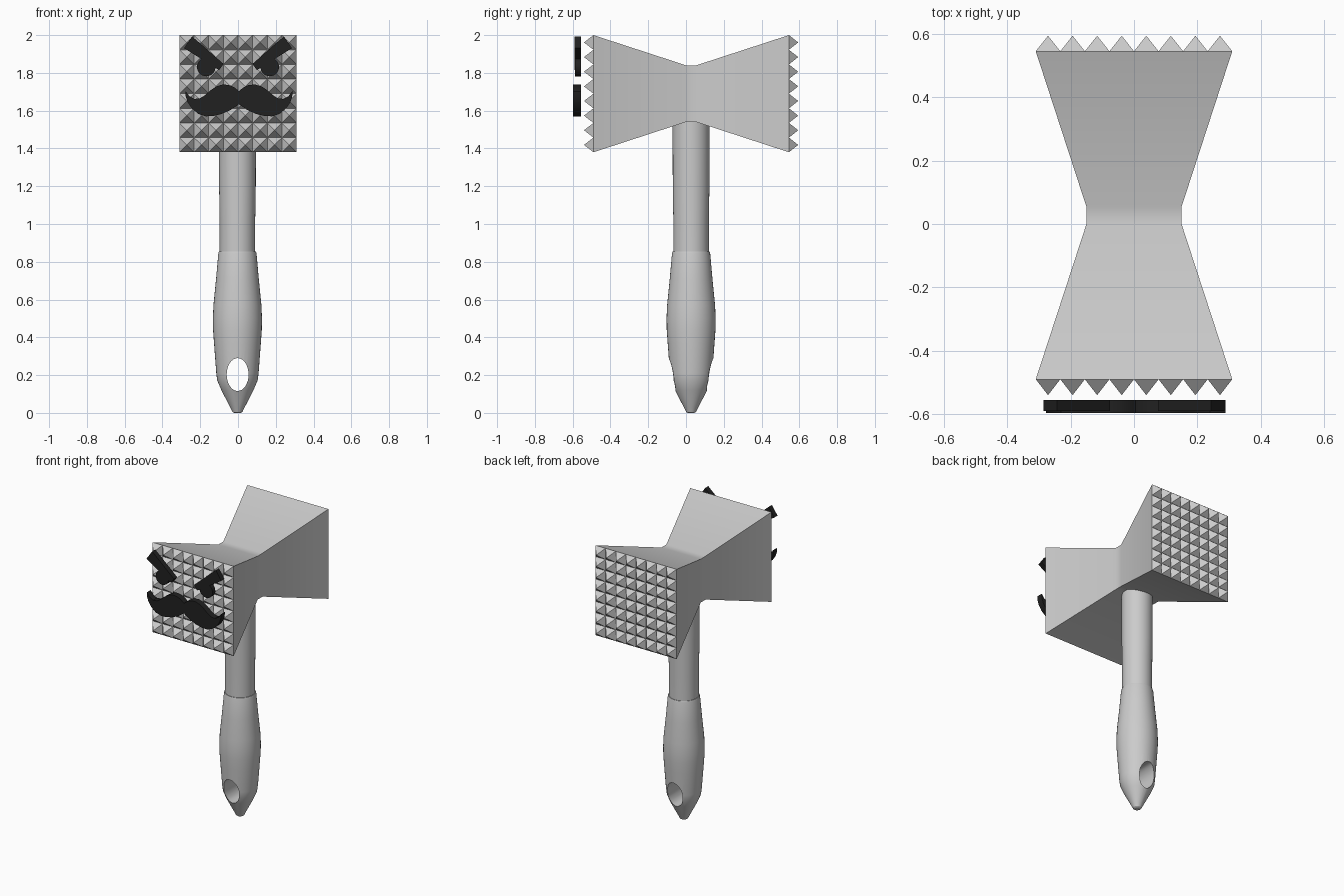
import bpy, bmesh, math
from mathutils import Vector

if "Cube" in bpy.data.objects:
    bpy.data.objects.remove(bpy.data.objects["Cube"])

CY = 0.027          # depth centre of head and handle
CZ = 1.69           # height centre of head

black = bpy.data.materials.new("black")
black.diffuse_color = (0.015, 0.015, 0.015, 1)
black.use_nodes = True
black.node_tree.nodes["Principled BSDF"].inputs["Base Color"].default_value = black.diffuse_color


def finish(name, bm, mat=None, weld=True):
    if weld:
        bmesh.ops.remove_doubles(bm, verts=bm.verts, dist=1e-5)
    bmesh.ops.recalc_face_normals(bm, faces=bm.faces)
    me = bpy.data.meshes.new(name)
    bm.to_mesh(me)
    bm.free()
    ob = bpy.data.objects.new(name, me)
    bpy.context.collection.objects.link(ob)
    if mat:
        me.materials.append(mat)
    return ob


def smooth(ob):
    bpy.ops.object.select_all(action='DESELECT')
    ob.select_set(True)
    bpy.context.view_layer.objects.active = ob
    bpy.ops.object.shade_smooth_by_angle(angle=math.radians(30))


def lathe(name, profile, n=40, cx=-0.003):
    bm = bmesh.new()
    rings = [[bm.verts.new((cx + r * math.cos(2 * math.pi * i / n),
                            CY + r * math.sin(2 * math.pi * i / n), z))
              for i in range(n)] for r, z in profile]
    for a, b in zip(rings, rings[1:]):
        for i in range(n):
            bm.faces.new((a[i], a[(i + 1) % n], b[(i + 1) % n], b[i]))
    bm.faces.new(rings[0])
    bm.faces.new(rings[-1])
    return finish(name, bm)


def plate(name, outline, y0, y1):
    # flat outline in x, z extruded through the depth
    bm = bmesh.new()
    face = bm.faces.new([bm.verts.new((x, y0, z)) for x, z in outline])
    ext = bmesh.ops.extrude_face_region(bm, geom=[face])
    bmesh.ops.translate(bm, vec=(0, y1 - y0, 0),
                        verts=[v for v in ext["geom"] if isinstance(v, bmesh.types.BMVert)])
    return finish(name, bm, black, weld=False)


# Head: waisted square block with 8 x 8 pyramid teeth on both ends
bm = bmesh.new()
W = 0.31
sections = [(-0.49, W), (0.0, 0.15), (0.054, 0.15), (0.545, W)]
rings = [[bm.verts.new((sx * h, y, CZ + sz * h))
          for sx, sz in ((-1, -1), (1, -1), (1, 1), (-1, 1))] for y, h in sections]
for a, b in zip(rings, rings[1:]):
    for i in range(4):
        bm.faces.new((a[i], a[(i + 1) % 4], b[(i + 1) % 4], b[i]))
bm.faces.new(rings[0])
bm.faces.new(rings[-1])
head = finish("head", bm)
smooth(head)

N = 8
p = 2 * W / N
for name, y, tip in (("front_teeth", -0.49, -0.54), ("back_teeth", 0.545, 0.594)):
    bm = bmesh.new()
    grid = [[bm.verts.new((-W + i * p, y, CZ - W + j * p)) for j in range(N + 1)]
            for i in range(N + 1)]
    for i in range(N):
        for j in range(N):
            q = [grid[i][j], grid[i + 1][j], grid[i + 1][j + 1], grid[i][j + 1]]
            apex = bm.verts.new((-W + (i + .5) * p, tip, CZ - W + (j + .5) * p))
            for k in range(4):
                vs = [q[k], q[(k + 1) % 4], apex]
                bm.faces.new(vs if y < 0 else vs[::-1])
    me = bpy.data.meshes.new(name)
    bm.to_mesh(me)
    bm.free()
    bpy.context.collection.objects.link(bpy.data.objects.new(name, me))

# Shaft
smooth(lathe("shaft", [(0.094, 0.80), (0.094, 1.02), (0.097, 1.2), (0.098, 1.60)]))

# Grip with an oval hanging hole
grip = lathe("grip", [(0.018, 0), (0.027, 0.006), (0.036, 0.025), (0.085, 0.12),
                      (0.107, 0.172), (0.112, 0.21), (0.124, 0.37), (0.129, 0.44),
                      (0.130, 0.50), (0.127, 0.57), (0.113, 0.71),
                      (0.101, 0.845), (0.098, 0.855)])
oval = [(-0.002 + 0.058 * math.cos(t), 0.203 + 0.087 * math.sin(t))
        for t in (2 * math.pi * i / 32 for i in range(32))]
cutter = plate("hole_cutter", oval, -0.3, 0.35)
cutter.data.materials.clear()
cutter.hide_render = True
mod = grip.modifiers.new("hole", 'BOOLEAN')
mod.operation = 'DIFFERENCE'
mod.solver = 'EXACT'
mod.object = cutter
bpy.context.view_layer.objects.active = grip
bpy.ops.object.modifier_apply(modifier=mod.name)
bpy.data.objects.remove(cutter)
smooth(grip)

# Eyes and slanted brows
for s, side in ((-1, "left"), (1, "right")):
    plate("brow_" + side, [(s * x, z) for x, z in
          ((0.243, 1.993), (0.286, 1.931), (0.100, 1.815), (0.076, 1.847))], -0.590, -0.555)
    smooth(plate("eye_" + side, [(s * 0.168 + 0.049 * math.cos(2 * math.pi * i / 28),
                                  1.831 + 0.049 * math.sin(2 * math.pi * i / 28))
                                 for i in range(28)], -0.588, -0.557))

# Moustache: half outline mirrored about its middle
half = [(0, 1.703), (0.022, 1.722), (0.05, 1.735), (0.085, 1.739), (0.12, 1.728),
        (0.15, 1.708), (0.18, 1.682), (0.205, 1.666), (0.235, 1.662), (0.262, 1.676),
        (0.283, 1.704), (0.282, 1.675), (0.272, 1.645), (0.25, 1.612), (0.215, 1.583),
        (0.175, 1.570), (0.135, 1.572), (0.09, 1.583), (0.045, 1.603), (0, 1.634)]
mid = 0.005
outline = [(mid + x, z) for x, z in half] + [(mid - x, z) for x, z in half[-2:0:-1]]
smooth(plate("moustache", outline, -0.597, -0.555))
